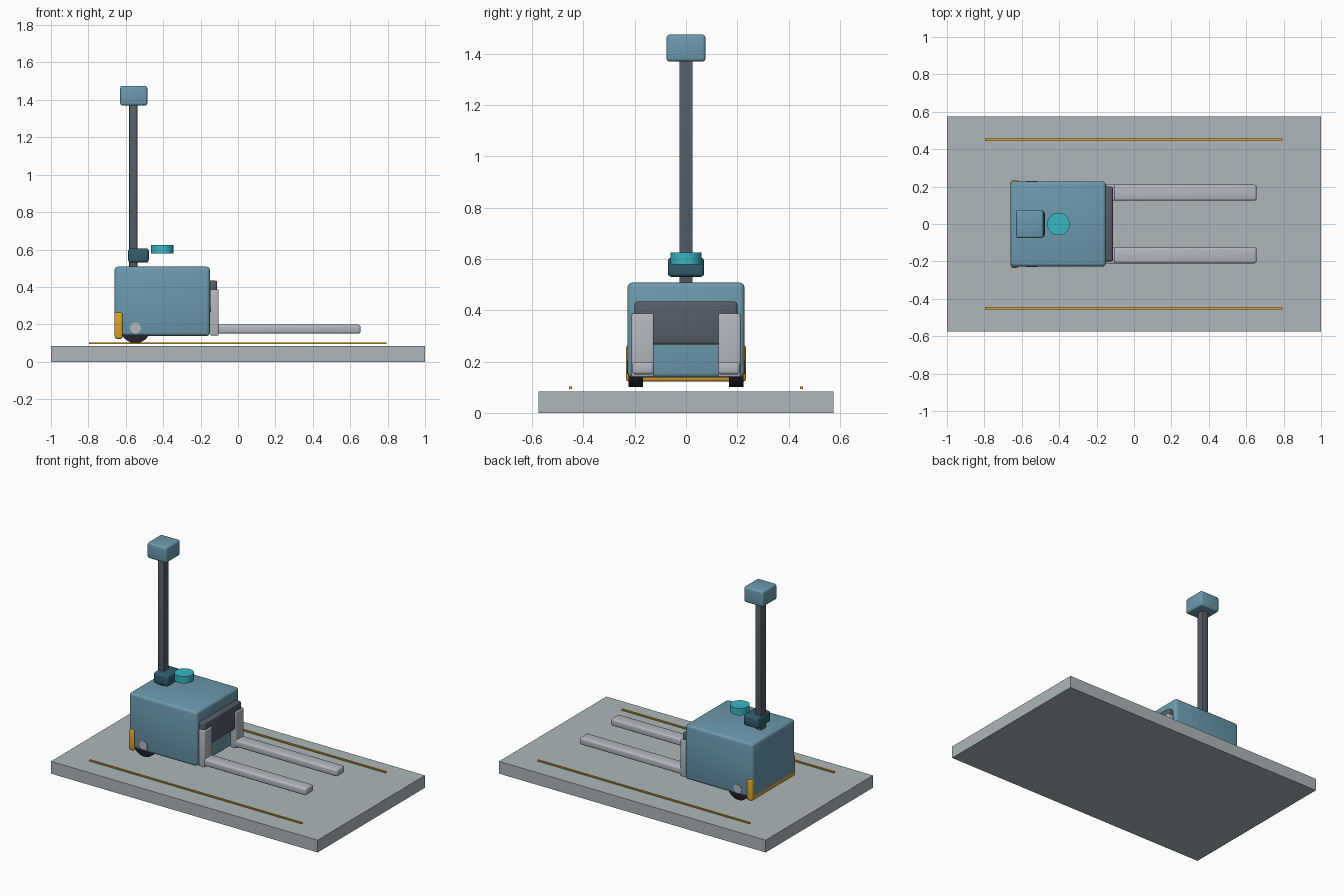
import bpy
import math

if "Cube" in bpy.data.objects:
    bpy.data.objects.remove(bpy.data.objects["Cube"])


def material(name, rgb):
    m = bpy.data.materials.new(name)
    m.diffuse_color = (*rgb, 1)
    m.use_nodes = True
    m.node_tree.nodes["Principled BSDF"].inputs["Base Color"].default_value = m.diffuse_color
    return m


BLUE = material("blue_paint", (0.15, 0.32, 0.42))
SLATE = material("slate_metal", (0.09, 0.11, 0.14))
DEEP = material("deep_teal", (0.03, 0.11, 0.15))
TEAL = material("bright_teal", (0.04, 0.47, 0.54))
ORANGE = material("orange", (0.75, 0.38, 0.03))
RUBBER = material("rubber", (0.02, 0.02, 0.025))
STEEL = material("steel", (0.45, 0.48, 0.52))
FLOOR = material("floor_grey", (0.42, 0.47, 0.49))


def finish(ob, name, mat, bevel, segments=3):
    ob.name = name
    ob.data.materials.append(mat)
    if bevel:
        mod = ob.modifiers.new("rounded_edges", 'BEVEL')
        mod.width = bevel
        mod.segments = segments
        mod.limit_method = 'ANGLE'
        bpy.ops.object.modifier_apply(modifier=mod.name)
        bpy.ops.object.shade_smooth_by_angle(angle=math.radians(35))
    return ob


def box(name, x, y, z, mat, bevel=0.0):
    """Box from (min, max) pairs on each axis."""
    spans = (x, y, z)
    bpy.ops.mesh.primitive_cube_add(size=1, location=[(a + b) / 2 for a, b in spans])
    ob = bpy.context.object
    ob.scale = [b - a for a, b in spans]
    bpy.ops.object.transform_apply(location=False, rotation=False, scale=True)
    return finish(ob, name, mat, bevel)


def disc(name, centre, radius, depth, mat, axis='Z', bevel=0.0):
    rot = (math.pi / 2, 0, 0) if axis == 'Y' else (0, 0, 0)
    bpy.ops.mesh.primitive_cylinder_add(vertices=40, radius=radius, depth=depth,
                                        location=centre, rotation=rot)
    ob = finish(bpy.context.object, name, mat, bevel, 2)
    bpy.ops.object.shade_smooth_by_angle(angle=math.radians(35))
    return ob


# Floor slab
box("floor_slab", (-1, 1), (-0.575, 0.575), (0, 0.083), FLOOR)

# Drive body, rear bumper and fork carriage
box("drive_body", (-0.66, -0.15), (-0.228, 0.228), (0.138, 0.508), BLUE, 0.018)
box("rear_bumper", (-0.659, -0.616), (-0.234, 0.234), (0.122, 0.266), ORANGE, 0.012)
box("fork_carriage", (-0.165, -0.112), (-0.2, 0.2), (0.266, 0.434), SLATE, 0.012)

# Mast with collar and sensor head
box("mast", (-0.582, -0.538), (-0.026, 0.026), (0.49, 1.39), SLATE, 0.003)
box("mast_collar", (-0.588, -0.477), (-0.071, 0.071), (0.53, 0.606), DEEP, 0.015)
box("sensor_head", (-0.63, -0.485), (-0.076, 0.076), (1.37, 1.475), BLUE, 0.012)

# Scanner puck hovering over the body
disc("scanner_puck", (-0.404, 0, 0.602), 0.06, 0.047, TEAL)

# Paired parts on both sides
for s, side in ((-1, "right"), (1, "left")):
    def ys(a, b):
        return tuple(sorted((s * a, s * b)))
    box(f"{side}_fork_shank", (-0.148, -0.103), ys(0.126, 0.212), (0.14, 0.387), STEEL, 0.006)
    box(f"{side}_fork_blade", (-0.115, 0.655), ys(0.125, 0.21), (0.15, 0.198), STEEL, 0.012)
    disc(f"{side}_drive_wheel", (-0.548, s * 0.196, 0.18), 0.08, 0.058, RUBBER, 'Y', 0.004)
    disc(f"{side}_wheel_hub", (-0.548, s * 0.2, 0.18), 0.029, 0.062, STEEL, 'Y')
    box(f"{side}_guide_line", (-0.797, 0.795), ys(0.445, 0.457), (0.094, 0.102), ORANGE)
